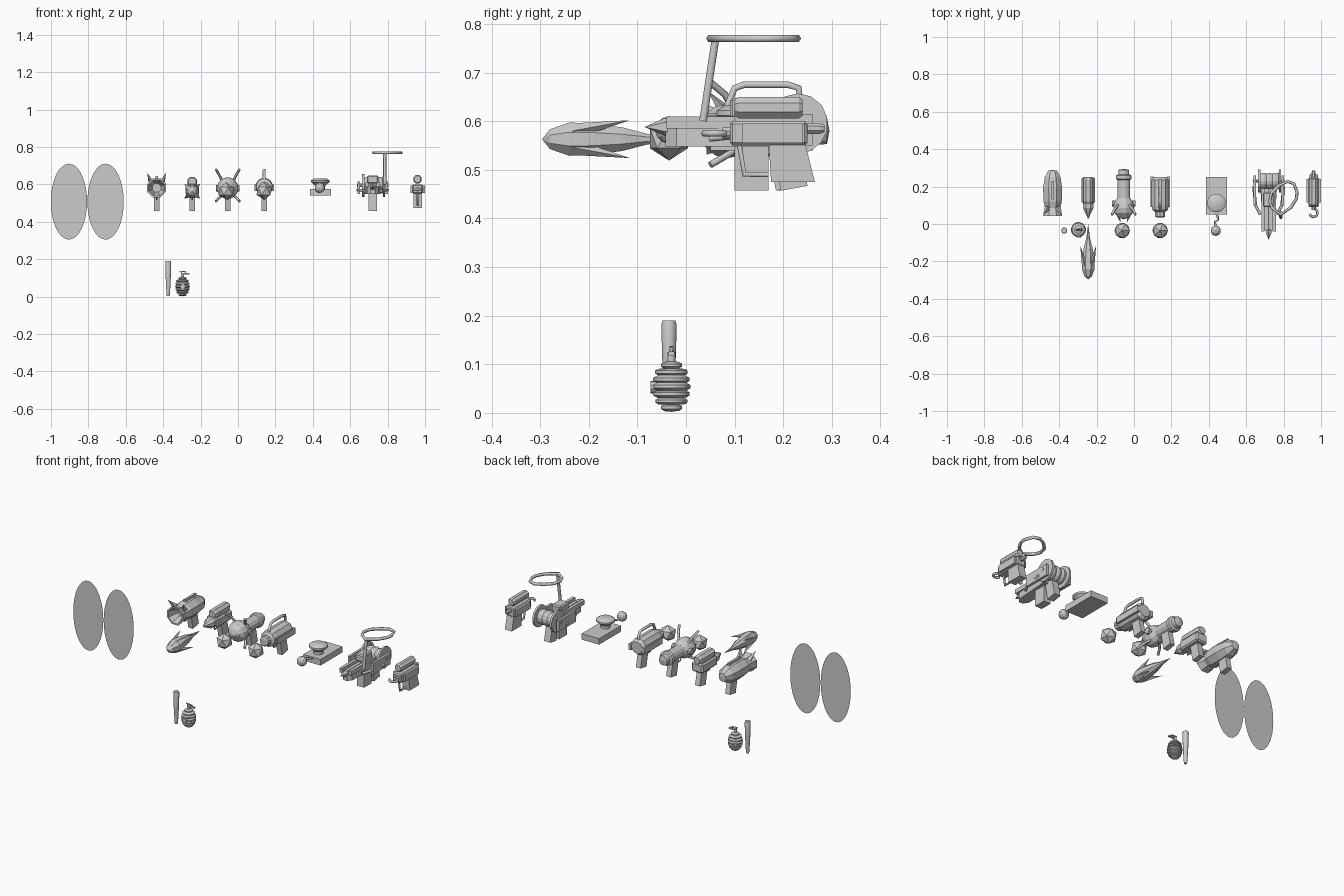
import bpy, bmesh, math
from mathutils import Vector, Matrix

if "Cube" in bpy.data.objects:
    bpy.data.objects.remove(bpy.data.objects["Cube"])

SMOOTH = []


def finish(name, bm, smooth=False):
    bmesh.ops.recalc_face_normals(bm, faces=bm.faces)
    me = bpy.data.meshes.new(name)
    bm.to_mesh(me)
    bm.free()
    ob = bpy.data.objects.new(name, me)
    bpy.context.collection.objects.link(ob)
    if smooth:
        SMOOTH.append(ob)
    return ob


def lathe(name, prof, n, loc, axis='Y', smooth=False):
    """Revolve (radius, height) points about an axis through loc."""
    bm = bmesh.new()
    rings = []
    for r, t in prof:
        ring = []
        for i in range(n if r > 0 else 1):
            a = 2 * math.pi * (i + 0.5) / n
            c, s = r * math.cos(a), r * math.sin(a)
            p = {'X': (t, c, s), 'Y': (c, t, s), 'Z': (c, s, t)}[axis]
            ring.append(bm.verts.new(Vector(p) + Vector(loc)))
        rings.append(ring)
    for a, b in zip(rings, rings[1:]):
        for i in range(n):
            f = [a[i % len(a)], a[(i + 1) % len(a)], b[(i + 1) % len(b)], b[i % len(b)]]
            f = list(dict.fromkeys(f))
            if len(f) > 2:
                bm.faces.new(f)
    for ring in (rings[0], rings[-1]):
        if len(ring) > 1:
            bm.faces.new(ring)
    return finish(name, bm, smooth)


def box(name, x, y, z, bevel=0):
    bm = bmesh.new()
    c = Vector((sum(x) / 2, sum(y) / 2, sum(z) / 2))
    m = Matrix.Translation(c) @ Matrix.Diagonal((x[1] - x[0], y[1] - y[0], z[1] - z[0], 1))
    bmesh.ops.create_cube(bm, size=1, matrix=m)
    if bevel:
        bmesh.ops.bevel(bm, geom=bm.edges[:], offset=bevel, segments=1, affect='EDGES')
    return finish(name, bm)


def side_prism(name, pts, x, w):
    """Extrude a (y, z) outline to width w about x."""
    bm = bmesh.new()
    f = bm.faces.new([bm.verts.new((x - w / 2, y, z)) for y, z in pts])
    ext = bmesh.ops.extrude_face_region(bm, geom=[f])['geom']
    bmesh.ops.translate(bm, vec=(w, 0, 0), verts=[v for v in ext if isinstance(v, bmesh.types.BMVert)])
    return finish(name, bm)


def tube(name, pts, r, cyclic=False, res=1):
    cu = bpy.data.curves.new(name, 'CURVE')
    cu.dimensions = '3D'
    cu.bevel_depth, cu.bevel_resolution, cu.use_fill_caps = r, res, True
    sp = cu.splines.new('POLY')
    sp.points.add(len(pts) - 1)
    for p, q in zip(sp.points, pts):
        p.co = (*q, 1)
    sp.use_cyclic_u = cyclic
    ob = bpy.data.objects.new(name, cu)
    bpy.context.collection.objects.link(ob)


def spike(name, a, b, r, n=4):
    a, b = Vector(a), Vector(b)
    d = b - a
    bm = bmesh.new()
    m = Matrix.Translation((a + b) / 2) @ d.to_track_quat('Z', 'Y').to_matrix().to_4x4()
    bmesh.ops.create_cone(bm, cap_ends=True, segments=n, radius1=r, radius2=0, depth=d.length, matrix=m)
    finish(name, bm)


def ball(name, loc, r):
    bm = bmesh.new()
    bmesh.ops.create_icosphere(bm, subdivisions=2 if r < .035 else 1, radius=r, matrix=Matrix.Translation(loc))
    finish(name, bm)


def grip(name, x, y, w=.03, bottom=.457):
    side_prism(name + "_grip", [(y, .56), (y + .055, .56), (y + .075, bottom + .01), (y + .02, bottom)], x, w)
    tube(name + "_trigger_guard", [(x, y, .545), (x, y - .012, .52), (x, y - .035, .52), (x, y - .045, .55)], .004)


# paired thin oval panels
for side, cx in (("left", -.904), ("right", -.708)):
    bm = bmesh.new()
    bm.faces.new([bm.verts.new((cx + .097 * math.cos(i * math.pi / 16), -.087,
                                .508 + .203 * math.sin(i * math.pi / 16))) for i in range(32)])
    finish(side + "_oval_panel", bm)

# horned blaster with flared muzzle
X = -.435
lathe("horned_body", [(0, .288), (.025, .286), (.046, .25), (.055, .19), (.053, .12), (.042, .085),
                      (.055, .042), (.046, .042), (.025, .1), (0, .1)], 8, (X, 0, .582))
grip("horned", X, .165)
for s in (-1, 1):
    spike("horn", (X + s * .03, .085, .615), (X + s * .05, .045, .662), .016)
box("horned_sight", (X - .006, X + .006), (.13, .23), (.63, .645))

# pointed blaster
X = -.245
box("pointed_body", (X - .036, X + .036), (.11, .25), (.545, .60), .008)
lathe("pointed_barrel", [(0, .025), (.012, .05), (.03, .085), (.03, .12)], 8, (X, 0, .575))
lathe("pointed_tank", [(.022, .11), (.028, .12), (.028, .235), (.02, .252)], 8, (X, 0, .615))
grip("pointed", X, .17)

# finned dart projectile
lathe("dart_body", [(0, -.296), (.022, -.28), (.037, -.24), (.035, -.19), (.026, -.13), (.012, -.08), (0, 0)],
      8, (X, 0, .563))
for i in range(4):
    a = math.pi / 4 + i * math.pi / 2
    c, s = math.cos(a), math.sin(a)
    spike("dart_fin", (X + .024 * c, -.23, .563 + .024 * s), (X + .06 * c, -.115, .563 + .055 * s), .016)

# antenna blaster with round chamber
X = -.055
lathe("antenna_chamber", [(0, .025), (.03, .035), (.052, .06), (.058, .085), (.052, .115), (.035, .14),
                          (.035, .235), (.042, .24), (.042, .26), (.03, .265), (.028, .29), (0, .295)],
      12, (X, 0, .58))
for sx in (-1, 1):
    for sz in (-1, 1):
        k = .1 if sz > 0 else .07
        tube("antenna", [(X + sx * .03, .1, .58 + sz * .04), (X + sx * .048, .08, .58 + sz * k * .75),
                         (X + sx * .063, .05, .58 + sz * k)], .007)
for s in (-1, 1):
    lathe("side_knob", [(.018, -.012), (.018, .012)], 8, (X + s * .05, .11, .58), 'X')
    spike("muzzle_prong", (X + s * .03, .05, .575), (X + s * .016, .005, .575), .009)
grip("antenna", X, .165)

# carry-handle blaster
X = .14
lathe("carry_body", [(.02, .035), (.028, .04), (.028, .065), (.044, .075), (.048, .1), (.048, .235), (.035, .252)],
      10, (X, 0, .588))
for s in (-1, 1):
    box("carry_side_rail", (X + s * .044 - .008, X + s * .044 + .008), (.09, .255), (.565, .6))
tube("carry_handle", [(X, .085, .63), (X, .1, .668), (X, .12, .675), (X, .21, .675), (X, .232, .668), (X, .235, .63)], .008)
grip("carry", X, .165)

# faceted shots
ball("left_faceted_shot", (-.063, -.035, .565), .046)
ball("right_faceted_shot", (.14, -.035, .565), .046)

# tray device with dish and tethered ball
X = .44
box("tray_base", (.385, .497), (.05, .25), (.54, .575))
lathe("tray_dish", [(.026, .575), (.026, .592), (.05, .612), (.05, .622), (.034, .632)], 16, (X, .112, 0), 'Z', True)
tube("ball_tether", [(X, .055, .572), (X + .008, .04, .575), (X + .008, .022, .58), (X - .006, .012, .58),
                     (X - .006, 0, .58), (X, -.02, .58)], .006)
ball("tether_ball", (.437, -.036, .582), .028)

# harpoon launcher: rails, spear, reel, lasso
X = .72
bm = bmesh.new()
f = bm.faces.new([bm.verts.new((X + x, y, .548)) for x, y in
                  [(-.045, .2), (-.03, -.02), (-.012, -.042), (.012, -.042), (.03, -.02), (.045, .2)]])
ext = bmesh.ops.extrude_face_region(bm, geom=[f])['geom']
bmesh.ops.translate(bm, vec=(0, 0, .045), verts=[v for v in ext if isinstance(v, bmesh.types.BMVert)])
finish("harpoon_frame", bm)
for s in (-1, 1):
    box("harpoon_rail", (X + s * .03 - .009, X + s * .03 + .009), (-.04, .22), (.585, .61))
    box("reel_bracket", (X + s * .075 - .007, X + s * .075 + .007), (.1, .26), (.55, .615))
lathe("harpoon_spear", [(0, -.085), (.018, -.045), (.018, -.035), (.008, -.03), (.008, .18)], 6, (X, 0, .588))
lathe("cable_reel", [(.062, -.062), (.062, -.05), (.04, -.048), (.045, -.03), (.04, -.016), (.045, 0), (.04, .016),
                     (.045, .03), (.04, .048), (.062, .05), (.062, .062)], 14, (X + .005, .23, .595), 'X')
lathe("reel_crank_axle", [(.01, -.085), (.01, .085)], 8, (X, .23, .595), 'X')
box("harpoon_front_block", (X - .022, X + .022), (.1, .17), (.457, .55))
box("harpoon_top_block", (X - .03, X + .03), (.09, .17), (.605, .648), .006)
grip("harpoon", X, .175, .04)
for s in (-1, 1):
    tube("frame_pipe", [(X + s * .045, .05, .565), (X + s * .07, .1, .57), (X + s * .08, .2, .57)], .008)
tube("lasso_pole", [(.785, .035, .60), (.785, .06, .765)], .009)
tube("lasso_loop", [(.785, .05, .77), (.74, .085, .77), (.725, .12, .77), (.735, .165, .77), (.775, .205, .77),
                    (.82, .228, .77), (.855, .215, .77), (.872, .17, .77), (.868, .135, .77), (.84, .09, .77)],
     .0085, True)

# hook launcher pistol
X = .96
box("hook_body", (X - .028, X + .028), (.09, .25), (.55, .60), .006)
lathe("hook_canister", [(.018, .1), (.024, .108), (.024, .232), (.018, .24)], 8, (X, 0, .628), 'Y')
for s in (-1, 1):
    box("hook_side_plate", (X + s * .032 - .007, X + s * .032 + .007), (.115, .24), (.555, .595))
side_prism("hook_grip", [(.17, .555), (.245, .555), (.265, .475), (.175, .475)], X, .045)
tube("hook_trigger_guard", [(X, .17, .49), (X, .12, .49), (X, .11, .55)], .006)
lathe("hook_rear_knob", [(.012, .245), (.012, .275), (.008, .285)], 8, (X, 0, .585))
lathe("hook_barrel", [(.013, .075), (.013, .1)], 8, (X, 0, .575))
tube("grapple_hook", [(X, .085, .575)] + [(X + .022 * math.sin(a * math.pi / 5), .06 + .022 * math.cos(a * math.pi / 5), .575)
                                          for a in range(8)], .007)

# tapered club
lathe("tapered_club", [(.008, .003), (.01, .02), (.014, .1), (.0165, .18), (.014, .19)], 12, (-.373, -.035, 0), 'Z', True)

# ribbed grenade
prof = [(0, .002)]
for z, r in ((.011, .022), (.024, .033), (.039, .038), (.054, .04), (.069, .038), (.084, .034), (.098, .022)):
    prof += [(r - .006, z - .0065), (r, z - .003), (r, z + .003), (r - .006, z + .0065)]
lathe("grenade_body", prof + [(.008, .106), (.008, .125), (0, .125)], 20, (-.297, -.03, 0), 'Z', True)
box("grenade_lever", (-.3, -.258), (-.036, -.024), (.118, .126))
tube("grenade_pin", [(-.297, -.03, .122), (-.31, -.03, .136), (-.275, -.03, .132)], .004)
lathe("grenade_cap", [(.013, -.043), (.013, -.03)], 10, (-.295, -.03, .053))

# smooth shading on the round parts
bpy.ops.object.select_all(action='DESELECT')
for ob in SMOOTH:
    ob.select_set(True)
bpy.context.view_layer.objects.active = SMOOTH[0]
bpy.ops.object.shade_smooth_by_angle(angle=math.radians(35))
